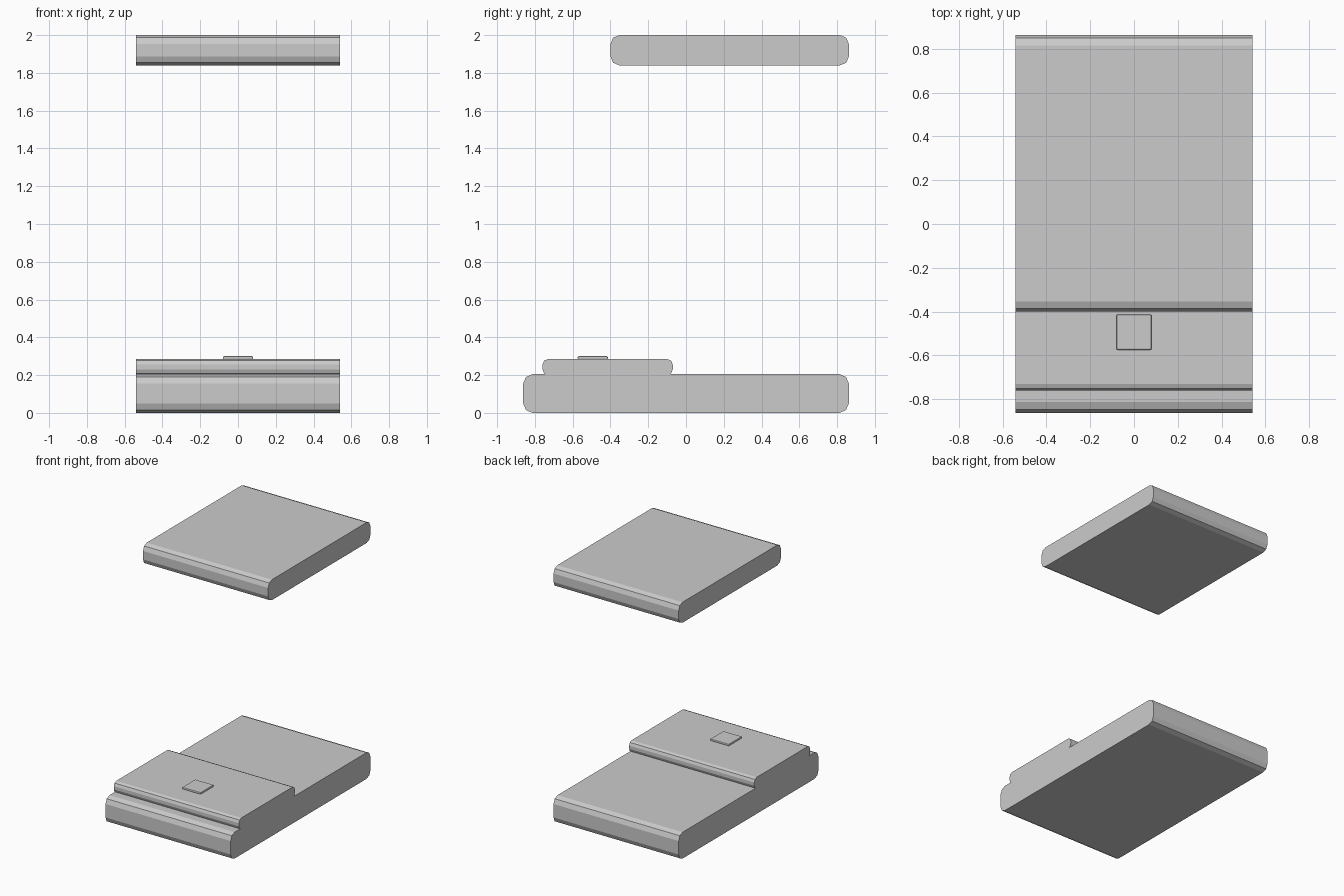
import bpy, bmesh
from mathutils import Matrix, Vector

if "Cube" in bpy.data.objects:
    bpy.data.objects.remove(bpy.data.objects["Cube"])

grey = bpy.data.materials.new("light grey")
grey.diffuse_color = (0.6, 0.6, 0.6, 1)
grey.use_nodes = True
grey.node_tree.nodes["Principled BSDF"].inputs["Base Color"].default_value = grey.diffuse_color


def block(name, x, y, z, radius, along_x_only=True):
    """Box between the given limits, its edges rounded in two flat steps."""
    lo, hi = (Vector(v) for v in zip(x, y, z))
    bm = bmesh.new()
    size = hi - lo
    bmesh.ops.create_cube(bm, size=1, matrix=Matrix.Translation((lo + hi) / 2) @ Matrix.Diagonal((*size, 1)))
    edges = [e for e in bm.edges
             if not along_x_only or abs(e.verts[0].co.x - e.verts[1].co.x) > 0.01]
    bmesh.ops.bevel(bm, geom=edges, offset=radius, segments=2, profile=0.5, affect='EDGES')
    mesh = bpy.data.meshes.new(name)
    bm.to_mesh(mesh)
    bm.free()
    mesh.materials.append(grey)
    obj = bpy.data.objects.new(name, mesh)
    bpy.context.collection.objects.link(obj)
    return obj


W = (-0.54, 0.54)
# Lower slab, raised step on its front half, and the slab high above
block("base_slab", W, (-0.862, 0.862), (0, 0.205), 0.05)
block("raised_step", W, (-0.76, -0.07), (0.2, 0.285), 0.03)
block("upper_slab", W, (-0.4, 0.862), (1.84, 2.0), 0.047)
# Small button on the step
block("button", (-0.08, 0.08), (-0.574, -0.414), (0.284, 0.3), 0.005, along_x_only=False)
